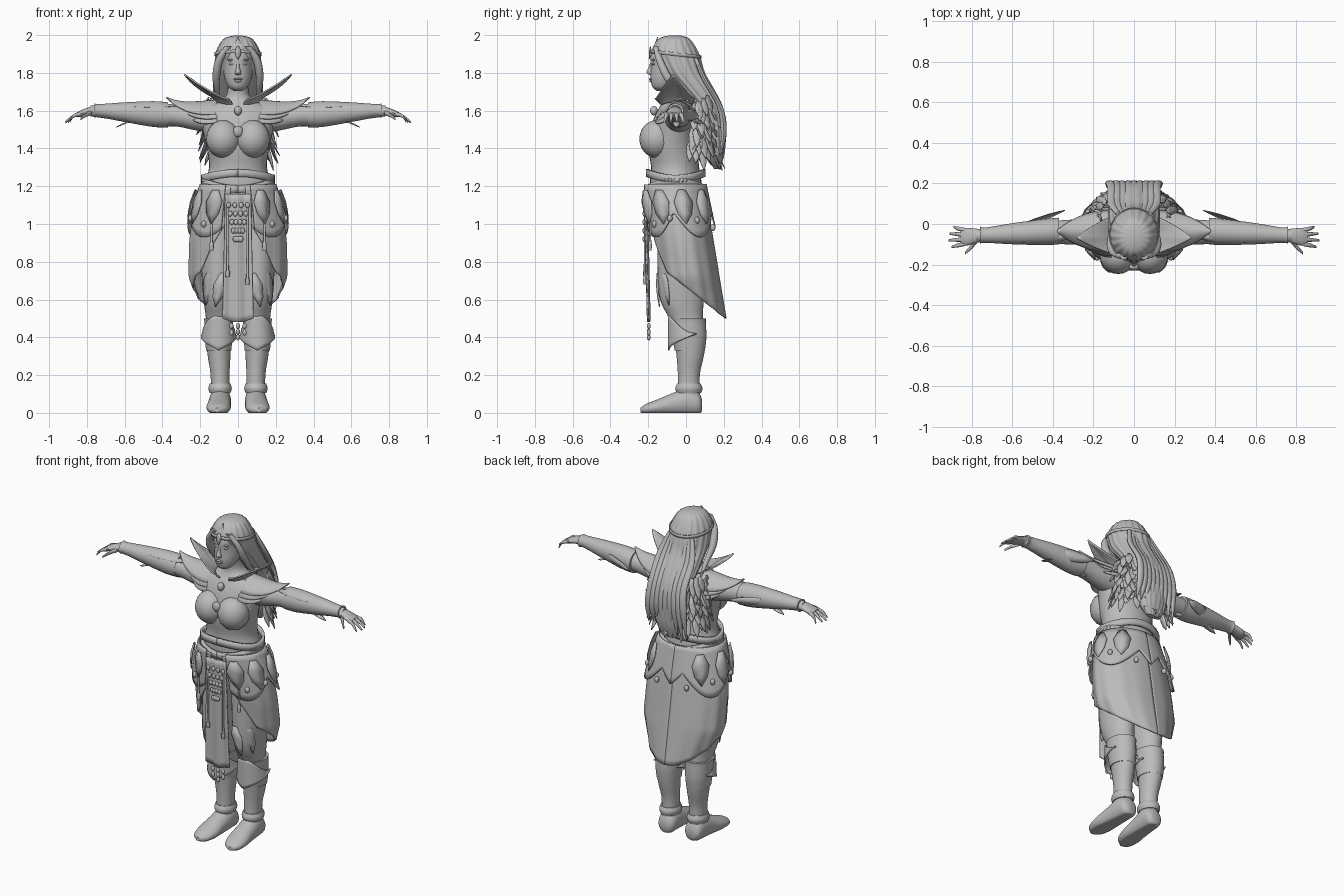
import bpy, bmesh, random
from math import sin, cos, pi, radians
from mathutils import Vector, Matrix

random.seed(4)
start = bpy.data.objects.get("Cube")
if start:
    bpy.data.objects.remove(start)

grey = bpy.data.materials.new("plain grey")
grey.use_nodes = True
tone = (0.5, 0.5, 0.5, 1)
grey.diffuse_color = tone
grey.node_tree.nodes["Principled BSDF"].inputs["Base Color"].default_value = tone


def mix(a, b, t):
    return a + (b - a) * t


def make(name, bm, mirror=False, thick=0):
    """Turn a bmesh into a smooth shaded object, optionally mirrored and thickened."""
    bmesh.ops.recalc_face_normals(bm, faces=bm.faces)
    mesh = bpy.data.meshes.new(name)
    bm.to_mesh(mesh)
    bm.free()
    mesh.materials.append(grey)
    ob = bpy.data.objects.new(name, mesh)
    bpy.context.collection.objects.link(ob)
    if thick:
        solid = ob.modifiers.new("thickness", 'SOLIDIFY')
        solid.thickness, solid.offset = thick, 0
    if mirror:
        ob.modifiers.new("mirror", 'MIRROR').use_mirror_merge = False
    bpy.ops.object.select_all(action='DESELECT')
    ob.select_set(True)
    bpy.context.view_layer.objects.active = ob
    bpy.ops.object.shade_smooth_by_angle(angle=radians(45))
    return ob


def skin(bm, rows, closed):
    """Join neighbouring rows of vertices with quads."""
    for low, high in zip(rows, rows[1:]):
        count = len(low)
        for i in range(count if closed else count - 1):
            k = (i + 1) % count
            bm.faces.new((low[i], low[k], high[k], high[i]))


def loft(name, rings, axis=2, mirror=False, wave=0, waves=1, sides=32, bm=None):
    """Smooth tube through rings of (x, y, z, radius, radius) across an axis."""
    own = bm is None
    bm = bm or bmesh.new()
    pts = [Vector(r) for r in rings]
    pts = [pts[0]] + pts + [pts[-1]]
    path = []
    for p, a, b, n in zip(pts, pts[1:], pts[2:], pts[3:]):
        for t in (0, .25, .5, .75):
            path.append(a + ((b - p) * t + (p * 2 - a * 5 + b * 4 - n) * t**2
                             + (a * 3 - p - b * 3 + n) * t**3) / 2)
    path.append(pts[-1])
    i, j = [k for k in range(3) if k != axis]
    rows = []
    for r in path:
        row = []
        for s in range(sides):
            a = 2 * pi * s / sides
            co = Vector(r[:3])
            swell = 1 + wave * cos(waves * a)
            co[i] += r[3] * cos(a) * swell
            co[j] += r[4] * sin(a) * swell
            co.z = max(co.z, 0)
            row.append(bm.verts.new(co))
        rows.append(row)
    skin(bm, rows, True)
    bm.faces.new(rows[0])
    bm.faces.new(rows[-1])
    return make(name, bm, mirror) if own else None


def column(name, rings, **opts):
    """Upright loft from (z, front y, back y, half width)."""
    return loft(name, [(0, (f + b) / 2, z, w, (b - f) / 2) for z, f, b, w in rings], **opts)


def sheet(name, fn, nu=24, nv=10, thick=.008, mirror=False):
    bm = bmesh.new()
    rows = [[bm.verts.new(fn(u / nu, v / nv)) for u in range(nu + 1)] for v in range(nv + 1)]
    skin(bm, rows, False)
    return make(name, bm, mirror, thick)


def blobs(name, items, mirror=False):
    """Ellipsoids given as (centre, radii)."""
    bm = bmesh.new()
    for centre, radii in items:
        m = Matrix.Translation(centre) @ Matrix.Diagonal((*radii, 1))
        bmesh.ops.create_uvsphere(bm, u_segments=20, v_segments=12, radius=1, matrix=m)
    return make(name, bm, mirror)


def leaves(name, items, width, mirror=False):
    """Pointed, slightly folded blades given as (root, tip, side direction)."""
    bm = bmesh.new()
    for root, tip, side in items:
        root, tip, side = Vector(root), Vector(tip), Vector(side).normalized()
        fold = (tip - root).cross(side).normalized() * width * .3
        rows = []
        for t, w in ((0, .4), (.35, 1), (.7, .75), (1, .03)):
            c = root.lerp(tip, t)
            rows.append([bm.verts.new(c + side * width * w * s + fold * w * (1 - abs(s)))
                         for s in (-1, 0, 1)])
        skin(bm, rows, False)
    return make(name, bm, mirror, .004)


# Torso, neck and bust
column("torso", [(1.02, -.16, .1, .19), (1.2, -.19, .085, .18), (1.3, -.185, .07, .153),
                 (1.4, -.2, .06, .165), (1.48, -.19, .06, .182), (1.56, -.17, .06, .2),
                 (1.62, -.14, .05, .18), (1.65, -.12, .03, .1), (1.69, -.11, .02, .058),
                 (1.78, -.12, .01, .055)])
blobs("bust", [((.078, -.155, 1.45), (.092, .092, .1))], mirror=True)
blobs("chest_pendant", [((0, -.212, 1.49), (.026, .018, .03)), ((0, -.17, 1.6), (.02, .02, .025))])

# Head and face
column("head", [(1.705, -.155, -.1, .02), (1.725, -.178, -.07, .05), (1.77, -.188, -.02, .07),
                (1.83, -.187, .04, .08), (1.9, -.185, .05, .08), (1.96, -.14, .03, .05)])
column("nose", [(1.79, -.195, -.17, .015), (1.803, -.21, -.17, .016), (1.83, -.198, -.17, .009),
                (1.86, -.187, -.17, .008)], sides=12)
blobs("lips", [((0, -.186, 1.768), (.024, .01, .006)), ((0, -.184, 1.757), (.02, .01, .007))])
blobs("eyes_and_brows", [((.033, -.171, 1.847), (.016, .01, .007)),
                         ((.035, -.172, 1.868), (.022, .01, .005))], mirror=True)

# Long hair, loose strands and circlet
column("hair", [(1.998, -.09, -.03, .02), (1.98, -.145, .02, .075), (1.92, -.18, .06, .112),
                (1.87, -.165, .08, .12), (1.8, -.125, .1, .125), (1.72, -.05, .145, .125),
                (1.62, .04, .195, .12), (1.5, .08, .21, .115), (1.38, .1, .205, .1),
                (1.29, .15, .18, .05)], wave=.022, waves=18, sides=108)
bm = bmesh.new()
for k in range(9):
    x = mix(-.11, .11, k / 8)
    end = random.uniform(1.28, 1.38)
    loft("", [(x * .7, .05, 1.88, .012, .01), (x, .1, 1.76, .02, .014), (x, .18, 1.62, .022, .016),
              (x * 1.1, .2, 1.48, .022, .016), (x * 1.2, .18, end, .003, .003)], sides=10, bm=bm)
for s in (-1, 1):
    loft("", [(s * .05, -.16, 1.94, .02, .015), (s * .098, -.14, 1.87, .022, .02),
              (s * .115, -.1, 1.78, .02, .025), (s * .11, -.04, 1.7, .015, .02),
              (s * .12, .02, 1.64, .004, .004)], sides=10, bm=bm)
make("hair_strands", bm)
sheet("circlet", lambda u, v: (.121 * sin(2 * pi * u), -.054 - .132 * cos(2 * pi * u),
                               mix(1.89, 1.908, v) + .015 * cos(2 * pi * u)), nu=40, nv=1, thick=.006)
leaves("circlet_crest", [((0, -.185, 1.9), (0, -.15, 1.99), (1, 0, 0)),
                         ((0, -.187, 1.94), (0, -.192, 1.87), (1, 0, 0))], .016)


# Standing collar with a pointed wing on each side
def collar(u, v):
    a = mix(.3, 2.7, u)
    peak = max(0, 1 - abs(a - 1.4) / 1.0) ** 1.3
    reach = mix(.17, .29, peak)
    return (mix(.1, reach, v) * sin(a), -.05 - mix(.09, .12, v) * cos(a),
            mix(1.635, 1.665 + .13 * peak, v ** .8))


sheet("collar", collar, nu=30, mirror=True)

# Layered shoulder plates with upturned tips
for label, tip, top, end, half in (("upper", .38, 1.655, 1.63, .1), ("middle", .335, 1.635, 1.6, .115),
                                   ("lower", .29, 1.615, 1.56, .125)):
    def plate(u, v):
        s, w = 2 * v - 1, half * (1 - u ** 2.2) + .002
        drop = .075 * s * s * (1 - u * u)
        return (mix(.11, tip, u), -.035 + w * s, mix(top, end, u) + .04 * u ** 4 - drop)
    sheet(label + "_shoulder_plate", plate, nu=16, nv=12, mirror=True)

# Feather mantle over the back and shoulders
feathers = []
for row in range(6):
    for k in range(15):
        a = mix(-1.75, 1.75, (k + row % 2 / 2) / 14.5) + random.uniform(-.06, .06)
        z = mix(1.66, 1.43, row / 5) + random.uniform(-.02, .02)
        out = Vector((sin(a), cos(a), 0))
        root = Vector((.165 * out.x, .05 + .1 * out.y, z))
        drop = Vector((0, 0, -random.uniform(.08, .13)))
        feathers.append((root, root + drop + out * random.uniform(.025, .06), (cos(a), -sin(a), .2)))
leaves("feather_mantle", feathers, .022)

# Arms, bracers and elbow fins
loft("arm", [(.13, -.04, 1.55, .075, .07), (.22, -.04, 1.56, .068, .065), (.33, -.04, 1.575, .06, .058),
             (.48, -.045, 1.585, .056, .058), (.64, -.05, 1.595, .044, .045),
             (.78, -.058, 1.598, .03, .028)], axis=0, mirror=True)
loft("bracer", [(.37, -.035, 1.578, .066, .066), (.45, -.04, 1.582, .064, .068),
                (.6, -.048, 1.592, .052, .052), (.73, -.055, 1.6, .038, .035),
                (.76, -.055, 1.6, .042, .038)], axis=0, mirror=True)
leaves("elbow_fin", [((.58, -.02, 1.58), (.34, .068, 1.57), (0, .4, 1)),
                     ((.56, -.04, 1.54), (.31, -.03, 1.52), (0, 1, 0))], .035, mirror=True)
leaves("forearm_plate", [((.3, -.06, 1.63), (.56, -.09, 1.62), (0, 1, .4)),
                         ((.55, -.05, 1.55), (.645, -.05, 1.512), (0, 1, 0))], .02, mirror=True)

# Hands
bm = bmesh.new()
loft("", [(.75, -.056, 1.6, .03, .026), (.79, -.06, 1.596, .038, .022), (.83, -.063, 1.585, .044, .018),
          (.855, -.064, 1.578, .036, .012)], axis=0, sides=16, bm=bm)
for k, reach in enumerate((.9, .915, .91, .89)):
    y = mix(-.098, -.03, k / 3)
    spread = (y + .064) * 1.45 - .064
    loft("", [(.835, y, 1.582, .011, .012), (.87, mix(y, spread, .5), 1.572, .01, .01),
              (reach, spread, 1.54, .005, .006)], axis=0, sides=10, bm=bm)
loft("", [(.775, -.08, 1.59, .014, .014), (.805, -.115, 1.578, .013, .012),
          (.835, -.145, 1.555, .006, .007)], axis=0, sides=10, bm=bm)
make("hand", bm, mirror=True)


# Belt, wrapped skirt and hip flaps
def hips(a, z, grow=0):
    low = 1.17 - z
    wide = .19 + .065 * sin(min(1, (1.2 - z) / .35) * pi / 2) - .35 * max(0, .72 - z) + grow
    back, front = .1 + .165 * low + grow, -.212 + .12 * low - grow
    return Vector((wide * sin(a), (back + front) / 2 - (back - front) / 2 * cos(a), z))


def skirt(u, v):
    a = mix(.2, pi, u)
    hem = max(.65 + .15 * cos(a), 1.12 - .42 * a)
    return hips(a, mix(1.19, hem, v), .004 * sin(a * 14) * v * sin(a))


def flaps(u, v):
    a = mix(.33, pi, u)
    hem = 1.06 - .13 * abs(sin(a * 2.2))
    return hips(a, mix(1.21, hem, v), .012 + .01 * v)


sheet("skirt", skirt, nu=50, nv=24, mirror=True)
sheet("hip_flaps", flaps, nu=50, nv=8, mirror=True)
for label, base, slope in (("upper", 1.235, .015), ("lower", 1.185, -.02)):
    sheet(label + "_belt", lambda u, v: Vector((.187 * sin(2 * pi * u), -.055 - .15 * cos(2 * pi * u),
          base + .04 * v + slope * cos(4 * pi * u))), nu=48, nv=2, thick=.016)
leaves("skirt_points", [(hips(a, 1.18, .03), hips(a, 1.0, .03), (cos(a), sin(a), 0))
                        for a in (.55, 1.1, 1.75, 2.4)], .05, mirror=True)
blobs("skirt_charms", [(hips(a, z, .025), (.014, .014, .018))
                       for a, z in ((.75, 1.0), (1.3, 1.03), (2.1, 1.02), (2.75, .98))], mirror=True)


# Front panel with bead net, cords and tassels
def panel(u, v):
    s = 2 * u - 1
    return (s * mix(.068, .082, v), -.212 + .015 * v - .006 * cos(s * 6),
            mix(1.16, .5 - .02 * cos(s * pi / 2), v))


sheet("front_panel", panel, nu=16, nv=20)
blobs("bead_net", [((mix(-.05, .05, k / 3) * (1 - row * .17), -.222, 1.1 - row * .045), (.012, .008, .015))
                   for row in range(5) for k in range(4)])
blobs("hem_beads", [((x, -.197, z), (.011, .01, .016)) for x, top in ((-.035, 1), (0, 0), (.035, 1))
                    for z in ([.46, .425] if top else [.46, .43, .4])])
bm = bmesh.new()
for x, top, low in ((-.055, 1.1, .72), (.05, 1.1, .68), (-.14, 1.04, .86), (.14, 1.04, .86)):
    y = -.218 if abs(x) < .1 else -.19
    loft("", [(x, y, top, .006, .006), (x, y, low + .06, .006, .006), (x, y, low + .03, .012, .01),
              (x, y, low, .01, .008)], sides=10, bm=bm)
make("cords", bm)

# Legs, boots and greaves
loft("leg", [(.1, -.03, 1.0, .095, .12), (.103, -.03, .75, .09, .12), (.103, -.022, .6, .08, .115),
             (.1, .0, .5, .07, .09), (.103, .022, .4, .067, .085), (.1, .022, .3, .06, .072),
             (.095, .015, .2, .05, .058), (.094, .015, .08, .05, .06)], mirror=True)
loft("boot", [(.092, .085, .04, .03, .03), (.092, .065, .05, .052, .06), (.094, .01, .06, .058, .075),
              (.098, -.07, .045, .06, .06), (.103, -.15, .03, .064, .042), (.107, -.21, .02, .05, .028),
              (.11, -.24, .015, .015, .012)], axis=1, mirror=True)
loft("ankle_cuff", [(.095, .015, .105, .055, .065), (.095, .015, .13, .062, .072),
                    (.095, .015, .155, .055, .062)], mirror=True)
loft("boot_top", [(.102, .02, .33, .067, .08), (.103, .018, .4, .073, .09), (.102, .01, .48, .076, .095),
                  (.102, .008, .5, .079, .097)], mirror=True)


def greave(u, v):
    a = mix(-2, 2, u)
    edge = abs(a) / 2
    top, low = .47 + .05 * cos(a * 1.6), .33 + .09 * edge
    flare = mix(.007, .017, v * edge)
    return (.102 + (.076 + flare) * sin(a), .01 - (.094 + flare) * cos(a), mix(top, low, v))


sheet("knee_guard", greave, nu=24, nv=8, mirror=True)
leaves("thigh_plate", [((.14, -.13, .78), (.17, -.09, .57), (1, .6, 0)),
                       ((.08, -.15, .74), (.12, -.14, .56), (1, 0, 0))], .035, mirror=True)
